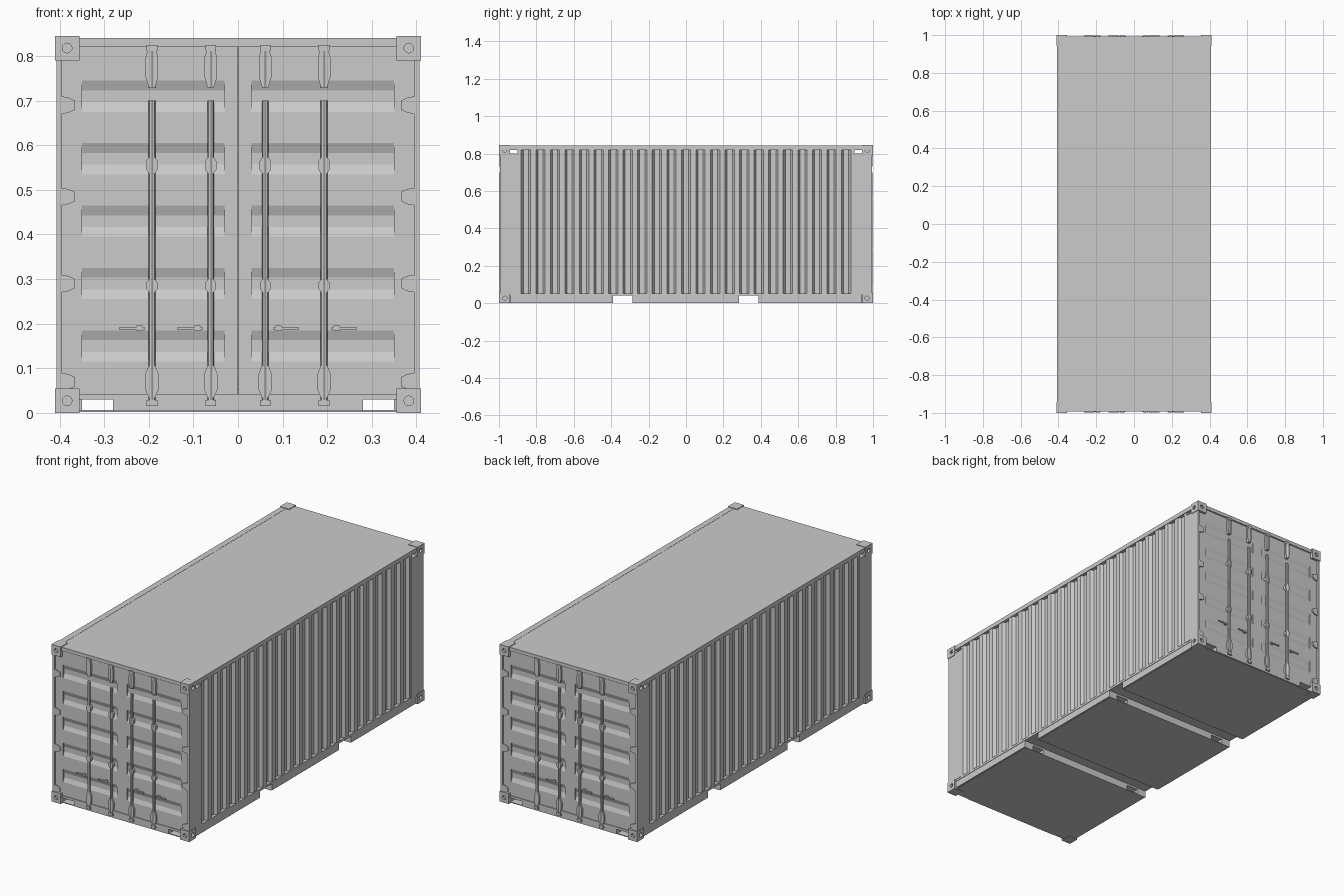
import bpy, bmesh, math
from mathutils import Matrix, Vector

if "Cube" in bpy.data.objects:
    bpy.data.objects.remove(bpy.data.objects["Cube"])

W, H = 0.41, 0.845


def finish(name, bm):
    bmesh.ops.recalc_face_normals(bm, faces=bm.faces)
    me = bpy.data.meshes.new(name)
    bm.to_mesh(me)
    bm.free()
    ob = bpy.data.objects.new(name, me)
    bpy.context.collection.objects.link(ob)
    return ob


def prism(name, axis, profile, lo, hi):
    """Extrude a 2D outline along x, y or z."""
    place = {'x': lambda a, b, t: (t, a, b),
             'y': lambda a, b, t: (a, t, b),
             'z': lambda a, b, t: (a, b, t)}[axis]
    bm = bmesh.new()
    rings = [[bm.verts.new(place(a, b, t)) for a, b in profile] for t in (lo, hi)]
    n = len(profile)
    bm.faces.new(rings[0])
    bm.faces.new(rings[1][::-1])
    for i in range(n):
        j = (i + 1) % n
        bm.faces.new((rings[0][i], rings[0][j], rings[1][j], rings[1][i]))
    return finish(name, bm)


def box(name, x, y, z):
    return prism(name, 'z', [(x[0], y[0]), (x[1], y[0]), (x[1], y[1]), (x[0], y[1])], *z)


def cylinder(name, r, depth, loc, axis='z', sides=8):
    bm = bmesh.new()
    rot = {'x': Matrix.Rotation(math.pi / 2, 4, 'Y'),
           'y': Matrix.Rotation(math.pi / 2, 4, 'X'), 'z': Matrix()}[axis]
    bmesh.ops.create_cone(bm, cap_ends=True, segments=sides, radius1=r, radius2=r,
                          depth=depth, matrix=Matrix.Translation(loc) @ rot)
    return finish(name, bm)


def mirrored(ob, sx=1, sy=1, flip_z=False):
    me = ob.data.copy()
    m = Matrix.Diagonal((sx, sy, -1 if flip_z else 1, 1))
    if flip_z:
        m = Matrix.Translation((0, 0, H)) @ m
    me.transform(m)
    if m.determinant() < 0:
        me.flip_normals()
    new = bpy.data.objects.new(ob.name, me)
    bpy.context.collection.objects.link(new)
    return new


def corrugation(start, period, count, outer, depth, flat, slope):
    """Trapezoid wave as (position, offset) pairs."""
    pts = []
    for i in range(count):
        p = start + i * period + flat / 2
        for d, o in ((0, outer), (slope, outer - depth),
                     (period - flat - slope, outer - depth), (period - flat, outer)):
            pts.append((p + d, o))
    return pts


# Roof slab, floor and inner end backing
box('roof', (-0.405, 0.405), (-0.99, 0.99), (0.82, 0.841))
box('floor', (-0.398, 0.398), (-0.975, 0.975), (0.04, 0.052))

# Base in three bays, leaving crosswise fork pockets and lengthwise tunnels
for y in ((-0.985, -0.39), (-0.287, 0.283), (0.387, 0.985)):
    box('base_centre', (-0.28, 0.28), y, (0.004, 0.041))
    box('base_plate', (-0.395, 0.395), y, (0.002, 0.006))
    box('base_tunnel_top', (-0.36, 0.36), y, (0.03, 0.041))
    for s in (-1, 1):
        rail_y = (max(y[0], -0.938), min(y[1], 0.938))
        box('bottom_rail', sorted((s * 0.35, s * 0.403)), rail_y, (0.004, 0.041))

# Corrugated long walls with rails
wave = corrugation(-0.895, 1.79 / 23, 23, 0.404, 0.016, 0.028, 0.011)
outline = [(0.375, -0.9), (0.404, -0.9)] + [(x, y) for y, x in wave] + [(0.404, 0.9), (0.375, 0.9)]
wall = prism('side_wall', 'z', outline, 0.045, 0.825)
top_rail = box('top_rail', (0.375, 0.407), (-0.96, 0.96), (0.819, 0.842))
sill_rail = box('sill_rail', (0.375, 0.405), (-0.938, 0.938), (0.04, 0.052))
for ob in (wall, top_rail, sill_rail):
    mirrored(ob, sx=-1)

# Corner posts
post = prism('corner_post', 'z', [(0.407, -0.995), (0.407, -0.893), (0.375, -0.893),
                                  (0.375, -0.97), (0.396, -0.97), (0.396, -0.995)], 0.05, 0.8)

# Corner casting with a round hole in each outer face
casting = box('corner_casting', (0.355, W), (-1.0, -0.942), (0.0, 0.055))
for axis, loc in (('y', (0.383, -1.0, 0.027)), ('x', (W, -0.968, 0.027))):
    cutter = cylinder('hole_cutter', 0.011, 0.024, loc, axis, 12)
    cutter.hide_render = True
    mod = casting.modifiers.new('hole', 'BOOLEAN')
    mod.operation, mod.object, mod.solver = 'DIFFERENCE', cutter, 'EXACT'
    bpy.context.view_layer.objects.active = casting
    bpy.ops.object.modifier_apply(modifier=mod.name)
    bpy.data.objects.remove(cutter)
for sx in (1, -1):
    for sy in (1, -1):
        if (sx, sy) != (1, 1):
            mirrored(post, sx, sy)
        for fz in (False, True):
            if (sx, sy, fz) != (1, 1, False):
                mirrored(casting, sx, sy, fz)

# Door end, built at the front on the +x half then mirrored
FACE = -0.986
half = []
wave = corrugation(0.08, 0.14, 5, FACE, -0.008, 0.07, 0.022)
outline = [(-0.965, 0.035), (FACE, 0.035)] + [(y, z) for z, y in wave] + [(FACE, 0.822), (-0.965, 0.822)]
half.append(prism('door_panel', 'x', outline, 0.03, 0.35))
half.append(box('door_inner_edge', (0.001, 0.03), (FACE, -0.965), (0.035, 0.822)))
half.append(box('door_outer_edge', (0.35, 0.398), (FACE, -0.965), (0.035, 0.822)))

# Hinges
for z in (0.07, 0.29, 0.485, 0.69):
    half.append(prism('hinge', 'y', [(0.397, z - 0.02), (0.38, z - 0.017), (0.365, z - 0.01),
                                     (0.365, z + 0.01), (0.38, z + 0.017), (0.397, z + 0.02)],
                      -0.993, -0.98))

# Locking rods with guide brackets and cam keepers
for x in (0.061, 0.193):
    for lo, hi in ((0.015, 0.70), (0.73, 0.825)):
        half.append(cylinder('lock_rod', 0.0075, hi - lo, (x, -0.990, (lo + hi) / 2)))
    for z, h, w in ((0.07, 0.035, 0.015), (0.285, 0.015, 0.012),
                    (0.555, 0.018, 0.013), (0.775, 0.045, 0.014)):
        half.append(prism('rod_bracket', 'y',
                          [(x - w * 0.5, z - h), (x + w * 0.5, z - h), (x + w, z - h * 0.5),
                           (x + w, z + h * 0.5), (x + w * 0.5, z + h), (x - w * 0.5, z + h),
                           (x - w, z + h * 0.5), (x - w, z - h * 0.5)], -0.996, -0.98))
    for z in (0.022, 0.818):
        half.append(box('rod_cam', (x - 0.012, x + 0.012), (-0.998, -0.98), (z - 0.007, z + 0.007)))

# Door handles
for x in (0.08, 0.21):
    half.append(box('door_handle', (x, x + 0.056), (-0.997, -0.992), (0.186, 0.193)))
    half.append(box('handle_catch', (x + 0.004, x + 0.018), (-0.995, -0.98), (0.184, 0.196)))

end = half + [mirrored(ob, sx=-1) for ob in half]

# Header and sill across the end
end.append(box('door_header', (-0.36, 0.36), (-0.992, -0.96), (0.822, 0.841)))
end.append(box('door_sill', (-0.36, 0.36), (-0.99, -0.96), (0.03, 0.042)))
end.append(box('sill_block', (-0.28, 0.28), (-0.99, -0.96), (0.004, 0.031)))
end.append(box('door_backing', (-0.39, 0.39), (-0.968, -0.955), (0.045, 0.825)))

# Matching doors on the rear end
for ob in end:
    mirrored(ob, sx=-1, sy=-1)
